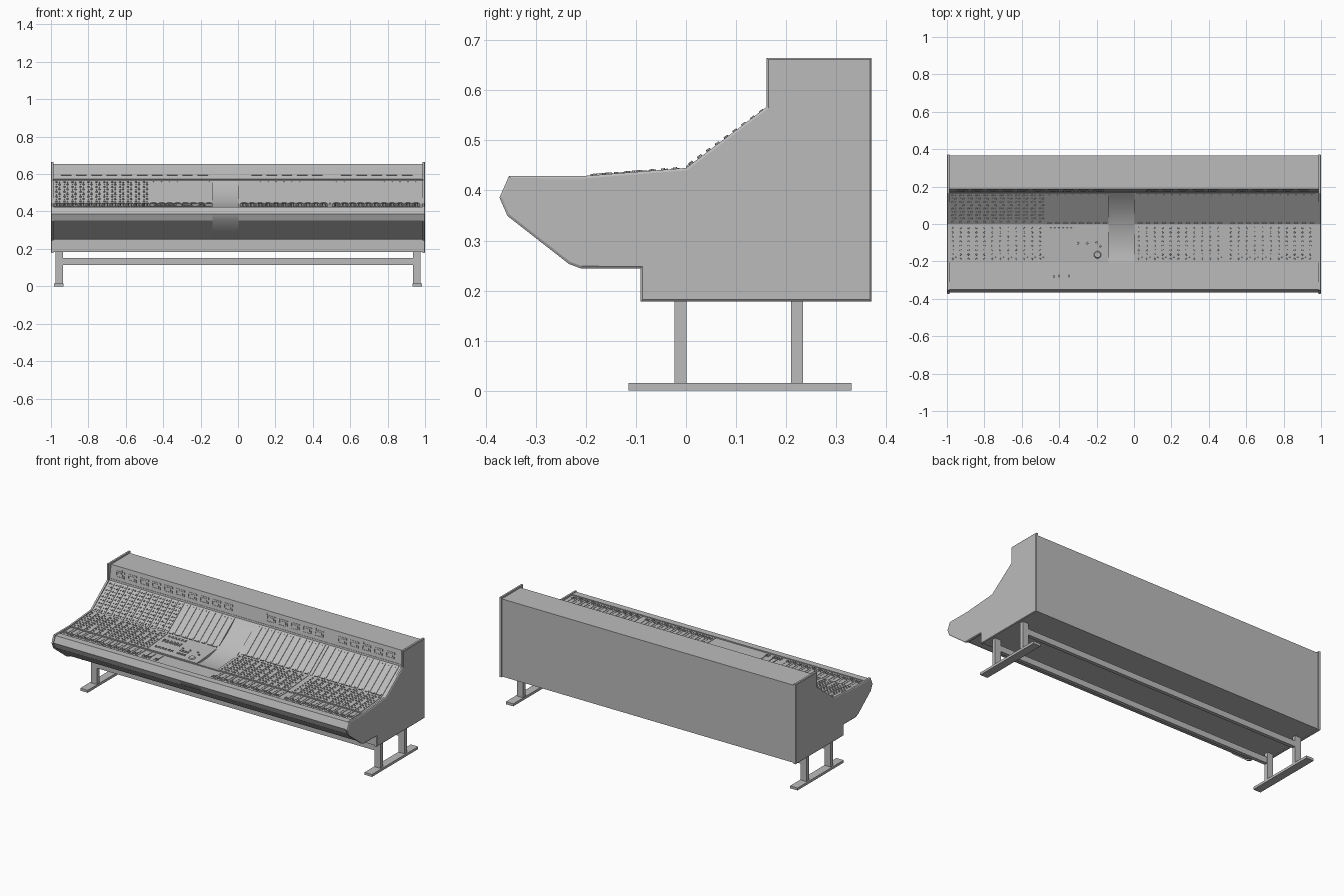
import bpy, bmesh, math, random
from mathutils import Matrix, Vector

random.seed(4)
cube = bpy.data.objects.get("Cube")
if cube:
    bpy.data.objects.remove(cube, do_unlink=True)

grey = bpy.data.materials.new("studio_grey")
grey.use_nodes = True
grey.diffuse_color = (0.5, 0.5, 0.5, 1)
grey.node_tree.nodes["Principled BSDF"].inputs["Base Color"].default_value = grey.diffuse_color


def finish(name, bm, smooth=False):
    bmesh.ops.recalc_face_normals(bm, faces=bm.faces)
    mesh = bpy.data.meshes.new(name)
    bm.to_mesh(mesh)
    bm.free()
    mesh.materials.append(grey)
    obj = bpy.data.objects.new(name, mesh)
    bpy.context.collection.objects.link(obj)
    if smooth:
        bpy.ops.object.select_all(action='DESELECT')
        obj.select_set(True)
        bpy.context.view_layer.objects.active = obj
        bpy.ops.object.shade_smooth_by_angle(angle=math.radians(30))
    return obj


def prism(name, profile, x0, x1, chamfer=0, smooth=False):
    """Extrude a (y, z) profile along x; optionally chamfer the x1 end."""
    bm = bmesh.new()
    face = bm.faces.new([bm.verts.new((x0, y, z)) for y, z in profile])
    ext = bmesh.ops.extrude_face_region(bm, geom=[face])["geom"]
    bmesh.ops.translate(bm, verts=[v for v in ext if isinstance(v, bmesh.types.BMVert)], vec=(x1 - x0, 0, 0))
    bmesh.ops.recalc_face_normals(bm, faces=bm.faces)
    if chamfer:
        outer = [f for f in bm.faces if all(abs(v.co.x - x1) < 1e-5 for v in f.verts)]
        bmesh.ops.inset_region(bm, faces=outer, thickness=chamfer, depth=0)
        for v in outer[0].verts:
            v.co.x += math.copysign(chamfer * 0.6, x1)
    return finish(name, bm, smooth)


def box(bm, size, mat):
    bmesh.ops.create_cube(bm, size=1, matrix=mat @ Matrix.Diagonal((*size, 1)))


def knob(bm, radius, height, mat, sides=8):
    bmesh.ops.create_cone(bm, cap_ends=True, segments=sides, radius1=radius, radius2=radius * 0.8,
                          depth=height, matrix=mat @ Matrix.Translation((0, 0, height / 2)))


# Working surfaces, each from a lower to an upper (y, z) point
FADER = ((-0.31, 0.418), (-0.205, 0.418))
DESK = ((-0.205, 0.424), (0.0, 0.440))
SLOPE = ((0.0, 0.440), (0.168, 0.563))
BRIDGE = ((0.17, 0.565), (0.186, 0.655))


def on(surface, x, t, lift=0.0):
    """Frame lying on a surface, at fraction t of its length."""
    a, b = Vector(surface[0]), Vector(surface[1])
    p, d = a.lerp(b, t), b - a
    return (Matrix.Translation((x, p.x, p.y)) @ Matrix.Rotation(math.atan2(d.y, d.x), 4, 'X')
            @ Matrix.Translation((0, 0, lift)))


def length(surface):
    return (Vector(surface[1]) - Vector(surface[0])).length


# Cabinet, in three runs with a curved recess in the middle one
back = [(0.366, 0.182), (0.366, 0.655), BRIDGE[1], BRIDGE[0]]
front = [(-0.205, 0.418), (-0.31, 0.418), (-0.31, 0.425), (-0.35, 0.425), (-0.367, 0.386),
         (-0.352, 0.352), (-0.231, 0.259), (-0.208, 0.249), (-0.087, 0.249), (-0.087, 0.182)]
flat = [SLOPE[1], DESK[1], DESK[0]]
top, low, end = Vector(SLOPE[1]), Vector((0.0, 0.39)), Vector(DESK[0])
curve = [tuple(top * (1 - t) ** 2 + low * 2 * t * (1 - t) + end * t * t)
         for t in (i / 16 for i in range(17))]
prism("cabinet_right", back + flat + front, -0.988, -0.137)
prism("curved_recess", back + curve + front, -0.137, 0.002, smooth=True)
prism("cabinet_left", back + flat + front, 0.002, 0.988)

# Shaped end panels with a chamfered outer edge
outline = [(0.371, 0.178), (0.371, 0.665), (0.161, 0.665), (0.161, 0.567), (0.0, 0.445),
           (-0.205, 0.429), (-0.354, 0.429), (-0.373, 0.386), (-0.357, 0.349), (-0.234, 0.253),
           (-0.21, 0.244), (-0.091, 0.244), (-0.091, 0.178)]
for side, label in ((-1, "right"), (1, "left")):
    prism("end_panel_" + label, outline, side * 0.986, side * 0.997, chamfer=0.005)

# Channel positions: three banks plus the centre section
PITCH = 0.0425


def bank(start, count):
    return [start + PITCH * (i + 0.5) for i in range(count)]


bank_a, bank_b, bank_c = bank(-0.983, 12), bank(0.012, 11), bank(0.505, 11)
centre = bank(-0.473, 8)
channels = bank_a + bank_b + bank_c

# Module plates with narrow gaps
bm = bmesh.new()
for x in channels + centre + [0.4922]:
    w = 0.012 if x == 0.4922 else PITCH - 0.005
    box(bm, (w, length(SLOPE) * 0.96, 0.004), on(SLOPE, x, 0.5, 0.001))
for x in channels:
    box(bm, (PITCH - 0.003, length(DESK) * 0.97, 0.003), on(DESK, x, 0.5, 0.001))
    box(bm, (PITCH - 0.003, length(FADER) * 0.96, 0.003), on(FADER, x, 0.5, 0.001))
box(bm, (0.335, length(DESK) * 0.97, 0.003), on(DESK, -0.304, 0.5, 0.001))
finish("module_plates", bm)

# Rotary knobs and push buttons of the channel desk
bm = bmesh.new()
for x in channels:
    for row in range(8):
        t = 0.09 + row * 0.115
        knob(bm, 0.0048, 0.006, on(DESK, x - 0.008, t, 0.002))
        if random.random() < 0.75:
            box(bm, (0.006, 0.006, 0.005), on(DESK, x + 0.009, t + 0.03, 0.004))
finish("desk_knobs", bm)

# Equaliser knobs on the sloped part of the first bank
bm = bmesh.new()
for x in bank_a:
    for row in range(9):
        t = 0.08 + row * 0.105
        side = 0.008 if row % 2 else -0.008
        knob(bm, 0.0058, 0.007, on(SLOPE, x + side, t, 0.002))
        box(bm, (0.006, 0.007, 0.005), on(SLOPE, x - side, t, 0.004))
finish("slope_knobs", bm)

# Small screws at the ends of the plain sloped modules
bm = bmesh.new()
for x in centre + bank_b + bank_c:
    for t in (0.06, 0.94):
        knob(bm, 0.002, 0.002, on(SLOPE, x, t, 0.003), 6)
    box(bm, (0.022, 0.008, 0.006), on(SLOPE, x, 0.04, 0.004))
finish("slope_screws", bm)

# Faders: track rail, cap and a few switches
bm = bmesh.new()
for x in channels + [-0.435, -0.405, -0.355]:
    box(bm, (0.003, 0.075, 0.002), on(FADER, x + 0.006, 0.5, 0.003))
    box(bm, (0.009, 0.015, 0.007), on(FADER, x + 0.006, random.choice((0.2, 0.28, 0.3)), 0.005))
    for t in (0.2, 0.35):
        box(bm, (0.005, 0.006, 0.005), on(FADER, x - 0.009, t, 0.004))
finish("faders", bm)

# Master section: button rows, monitor keys and a large dial
bm = bmesh.new()
for t in (0.25, 0.6, 0.66, 0.88):
    box(bm, (0.12, 0.003, 0.002), on(DESK, -0.39, t - 0.035, 0.003))
    for i in range(6):
        box(bm, (0.009, 0.010, 0.005), on(DESK, -0.445 + i * 0.022, t, 0.004))
for i in range(3):
    for t in (0.22, 0.38):
        box(bm, (0.016, 0.012, 0.005), on(DESK, -0.292 + i * 0.02, t, 0.004))
for x, t in ((-0.25, 0.5), (-0.2, 0.52), (-0.18, 0.42), (-0.3, 0.5)):
    knob(bm, 0.006, 0.006, on(DESK, x, t, 0.002))
knob(bm, 0.02, 0.006, on(DESK, -0.195, 0.2, 0.002), 24)
finish("master_controls", bm)

# Meter windows along the bridge
bm = bmesh.new()
rows = ([-0.918 + 0.081 * i for i in range(10)] + [0.10 + 0.081 * i for i in range(5)]
        + [0.58 + 0.081 * i for i in range(5)])
for x in rows:
    for dx in (-0.026, 0.026):
        box(bm, (0.004, 0.036, 0.004), on(BRIDGE, x + dx, 0.52, 0.001))
    for dt in (-0.18, 0.18):
        box(bm, (0.056, 0.004, 0.004), on(BRIDGE, x, 0.52 + dt, 0.001))
    box(bm, (0.034, 0.018, 0.003), on(BRIDGE, x, 0.52, 0.001))
box(bm, (1.972, 0.004, 0.004), on(BRIDGE, 0, 0.1, 0.001))
for x in (-0.91, 0.07, 0.40, 0.72):
    box(bm, (0.004, 0.028, 0.004), on(BRIDGE, x, 0.66, 0.002))
finish("meter_windows", bm)

# Stand: feet, posts and two long rails
bm = bmesh.new()
for side in (-1, 1):
    box(bm, (0.05, 0.445, 0.015), Matrix.Translation((side * 0.959, 0.108, 0.0075)))
    for y in (-0.011, 0.222):
        box(bm, (0.04, 0.024, 0.17), Matrix.Translation((side * 0.956, y, 0.1)))
for y in (-0.011, 0.222):
    box(bm, (1.9, 0.022, 0.036), Matrix.Translation((0, y, 0.132)))
finish("stand", bm)
